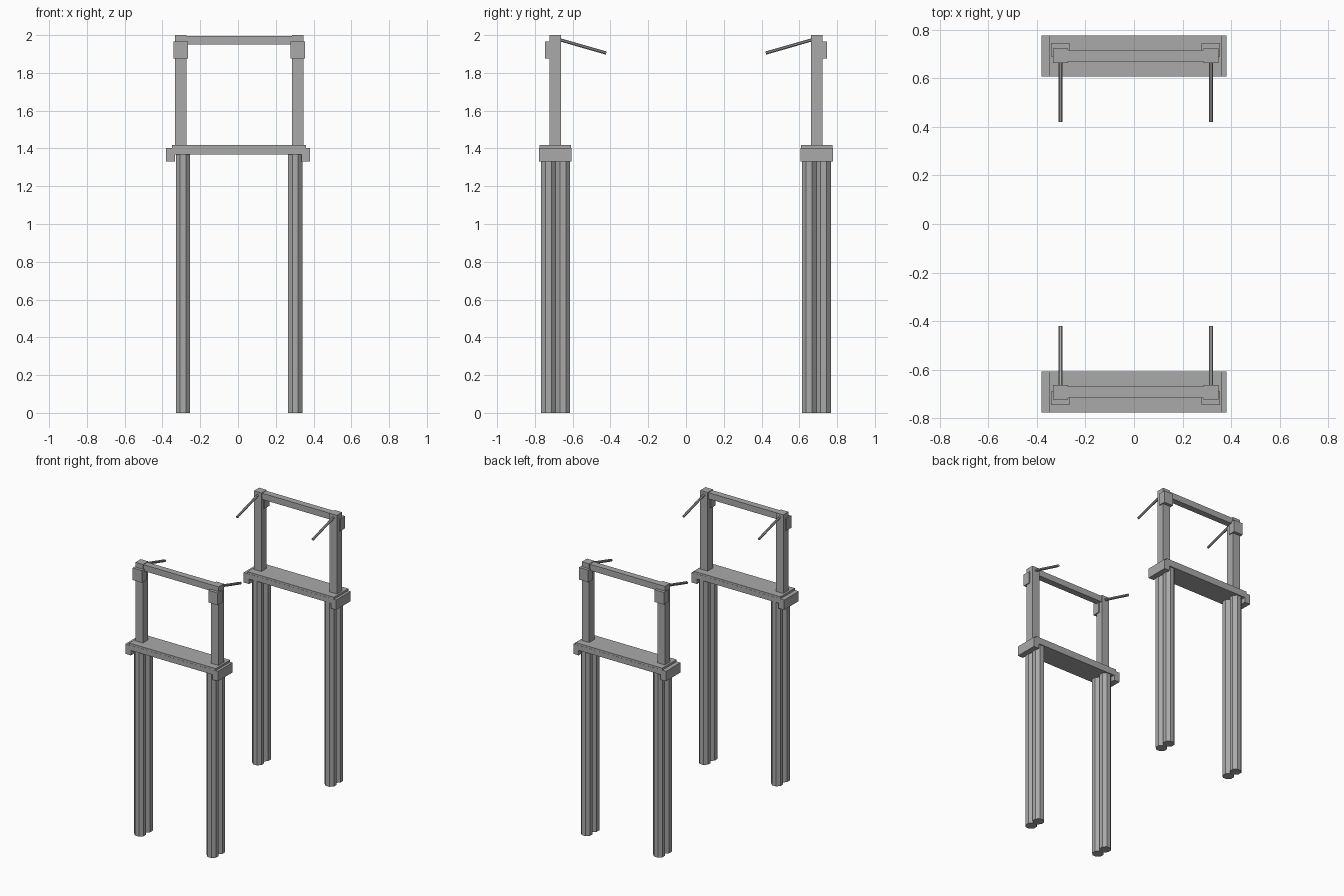
import bpy, bmesh, math
from mathutils import Vector

if "Cube" in bpy.data.objects:
    bpy.data.objects.remove(bpy.data.objects["Cube"])

concrete = bpy.data.materials.new("concrete_gray")
concrete.diffuse_color = (0.4, 0.4, 0.4, 1)
concrete.use_nodes = True
concrete.node_tree.nodes["Principled BSDF"].inputs["Base Color"].default_value = concrete.diffuse_color


def finish(name, bm):
    bmesh.ops.recalc_face_normals(bm, faces=bm.faces)
    me = bpy.data.meshes.new(name)
    bm.to_mesh(me)
    bm.free()
    me.materials.append(concrete)
    ob = bpy.data.objects.new(name, me)
    bpy.context.collection.objects.link(ob)
    return ob


def prism(name, profile, offset):
    """Extrude a closed profile along an offset vector."""
    bm = bmesh.new()
    face = bm.faces.new([bm.verts.new(p) for p in profile])
    new = bmesh.ops.extrude_face_region(bm, geom=[face], use_keep_orig=True)["geom"]
    bmesh.ops.translate(bm, vec=offset,
                        verts=[g for g in new if isinstance(g, bmesh.types.BMVert)])
    return finish(name, bm)


def box(name, x, y, z):
    profile = [(x[0], y[0], z[0]), (x[1], y[0], z[0]),
               (x[1], y[1], z[0]), (x[0], y[1], z[0])]
    return prism(name, profile, (0, 0, z[1] - z[0]))


def rod(name, a, b, radius):
    """Octagonal bar with flat sides from a to b."""
    a, b = Vector(a), Vector(b)
    d = (b - a).normalized()
    u = Vector((1, 0, 0))
    v = d.cross(u)
    r = radius / math.cos(math.pi / 8)
    ring = [a + r * (math.cos(t) * u + math.sin(t) * v)
            for t in [(i + 0.5) * math.pi / 4 for i in range(8)]]
    return prism(name, ring, b - a)


# Two identical frames facing each other
for s, side in ((-1, "front"), (1, "back")):
    # crossbeam with downturned ends
    outline = [(-0.38, 1.33), (-0.334, 1.33), (-0.334, 1.367), (0.336, 1.367),
               (0.336, 1.33), (0.38, 1.33), (0.38, 1.403), (-0.38, 1.403)]
    prism(side + "_crossbeam", [(x, s * 0.607, z) for x, z in outline],
          (0, s * 0.17, 0))
    # thin deck plate on the crossbeam
    box(side + "_deck_plate", (-0.349, 0.361), (s * 0.608, s * 0.776), (1.403, 1.418))
    # upper tie beam
    box(side + "_tie_beam", (-0.303, 0.317), (s * 0.67, s * 0.717), (1.95, 1.996))

    for x, leg_x, hand in ((-0.303, -0.291, "left"), (0.317, 0.303, "right")):
        tag = f"{side}_{hand}_"
        # paired octagonal piles
        for y, n in ((0.652, "inner"), (0.729, "outer")):
            rod(tag + n + "_pile", (leg_x, s * y, 0), (leg_x, s * y, 1.367), 0.038)
        # upper post and the block on its outer face
        box(tag + "post", (x - 0.0305, x + 0.0305), (s * 0.6625, s * 0.7235), (1.403, 2.0))
        box(tag + "block", (x - 0.038, x + 0.038), (s * 0.69, s * 0.746), (1.875, 1.965))
        # sloping arm reaching inward
        rod(tag + "arm", (x, s * 0.68, 1.979), (x, s * 0.422, 1.905), 0.0085)
